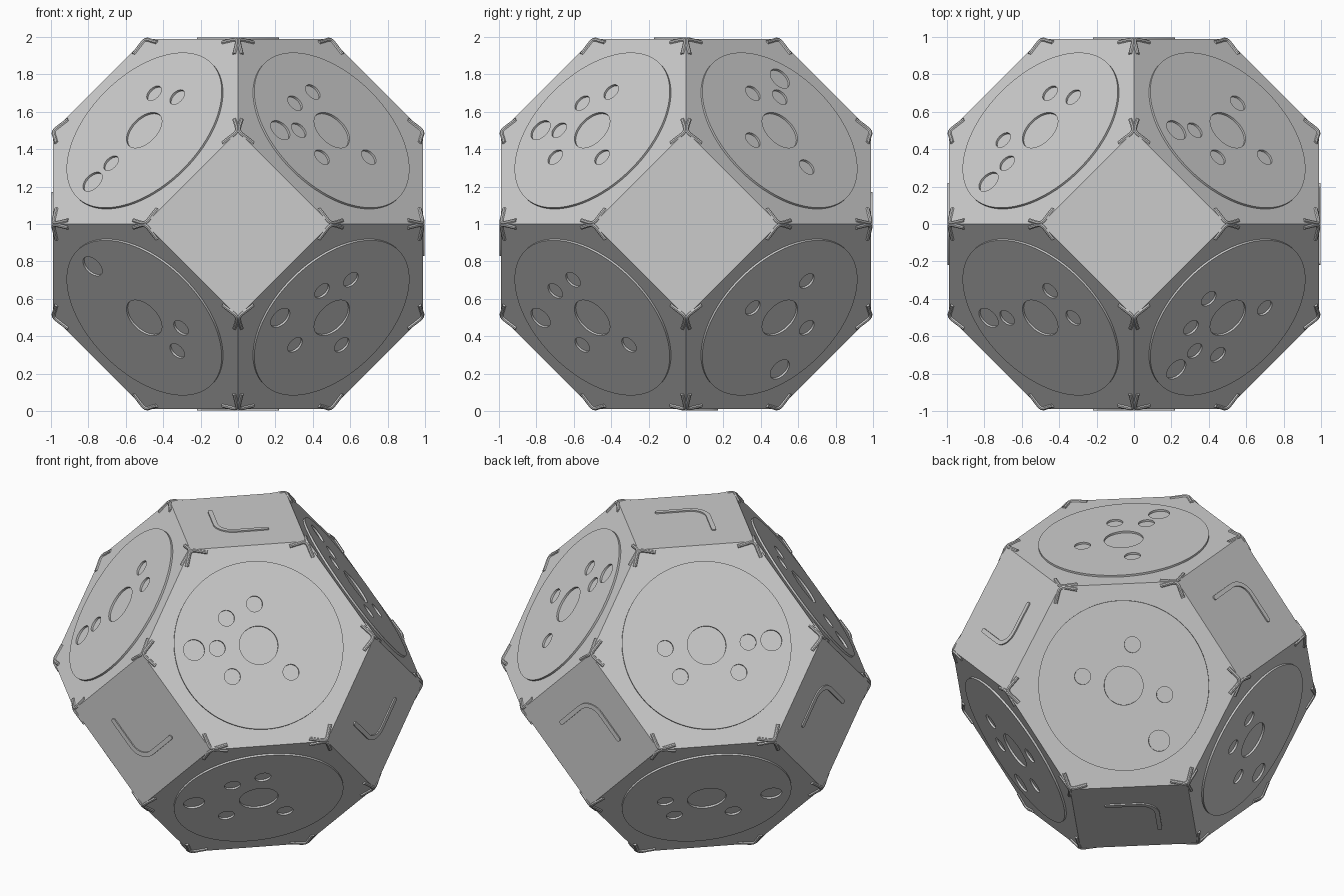
import bpy, bmesh, math
from itertools import permutations, product
from mathutils import Vector, Matrix

if "Cube" in bpy.data.objects:
    bpy.data.objects.remove(bpy.data.objects["Cube"], do_unlink=True)

SIZE = 0.99                      # centre to square face
LIFT = Matrix.Translation((0, 0, 1))

grey = bpy.data.materials.new("plain_grey")
grey.use_nodes = True
grey.diffuse_color = (0.6, 0.6, 0.6, 1)
grey.node_tree.nodes["Principled BSDF"].inputs["Base Color"].default_value = (0.6, 0.6, 0.6, 1)


def frame(origin, right, up):
    """Placement with local x = right, y = up, z = outward."""
    right, up = right.normalized(), up.normalized()
    m = Matrix((right, up, right.cross(up))).transposed().to_4x4()
    return LIFT @ Matrix.Translation(origin) @ m


def curve_object(name, splines, matrix, cyclic, **settings):
    data = bpy.data.curves.new(name, 'CURVE')
    for key, value in settings.items():
        setattr(data, key, value)
    for points in splines:
        s = data.splines.new('POLY')
        s.points.add(len(points) - 1)
        for p, co in zip(s.points, points):
            p.co = (*Vector(co).to_3d(), 1)
        s.use_cyclic_u = cyclic
    obj = bpy.data.objects.new(name, data)
    bpy.context.collection.objects.link(obj)
    obj.matrix_world = matrix
    data.materials.append(grey)
    bpy.ops.object.select_all(action='DESELECT')
    obj.select_set(True)
    bpy.context.view_layer.objects.active = obj
    bpy.ops.object.convert(target='MESH')
    bpy.ops.object.shade_smooth_by_angle(angle=math.radians(35))
    return obj


def plate(name, outlines, matrix, height):
    return curve_object(name, outlines, matrix, True, dimensions='2D',
                        fill_mode='BOTH', extrude=height)


def polar(radius, degrees):
    a = math.radians(degrees)
    return Vector((radius * math.cos(a), radius * math.sin(a)))


def circle(centre, radius, steps):
    return [centre + polar(radius, 360 * i / steps) for i in range(steps)]


def corners(signs):
    return [Vector(p[i] * signs[i] for i in range(3)) * SIZE
            for p in permutations((0, 0.5, 1))]


# Body: truncated octahedron
bm = bmesh.new()
for co in {tuple(v) for s in product((-1, 1), repeat=3) for v in corners(s)}:
    bm.verts.new(co)
bmesh.ops.remove_doubles(bm, verts=bm.verts, dist=0.001)
bmesh.ops.convex_hull(bm, input=bm.verts)
bmesh.ops.dissolve_limit(bm, angle_limit=0.02, verts=bm.verts, edges=bm.edges)
bmesh.ops.recalc_face_normals(bm, faces=bm.faces)
mesh = bpy.data.meshes.new("body")
bm.to_mesh(mesh)
bm.free()
mesh.materials.append(grey)
body = bpy.data.objects.new("body", mesh)
body.matrix_world = LIFT
bpy.context.collection.objects.link(body)

# Discs: (x sign, y sign) -> marker angle on the upper disc, code hole angles
CODES = {(1, -1): (180, (45, 135, 270, 315)),
         (-1, -1): (240, (180, 225)),
         (1, 1): (60, (45, 135, 225)),
         (-1, 1): (0, (180, 225, 315))}

for signs in product((-1, 1), repeat=3):
    sx, sy, sz = signs
    normal = Vector(signs).normalized()
    centre = Vector(signs) * SIZE / 2
    up = Vector((0, 0, 1)) - normal * normal.z
    right = up.cross(normal)
    start, code = CODES[sx, sy]
    start *= sz                            # lower discs mirror the marker
    if sz > 0:
        code = (0, *code)                  # upper discs carry one more hole
    origin = Vector((0, 0))
    outlines = [circle(origin, 0.508, 96), circle(origin, 0.116, 48),
                circle(polar(0.39, start), 0.063, 32)]
    outlines += [circle(polar(0.25, start + a), 0.048, 32) for a in code]
    plate("coded_disc", outlines, frame(centre, right, up), 0.012)

    # Corner clips: bent rods, one in each corner of the hexagon
    ring = corners(signs)
    for v in ring:
        a, b = sorted((w for w in ring if w != v), key=lambda w: (w - v).length)[:2]
        inward = (centre - v).normalized()
        side = (b - a).normalized()
        rod = [polar(0.105, 47), polar(0.027, 47), (0.013, 0.011), (0.01, 0),
               (0.013, -0.011), polar(0.027, -47), polar(0.105, -47)]
        if inward.cross(side).dot(normal) < 0:
            side = -side
        curve_object("corner_clip", [rod], frame(v, inward, side), False,
                     dimensions='3D', bevel_depth=0.011, bevel_resolution=2,
                     use_fill_caps=True)

# Bent strips on the square faces; opposite faces are turned end for end
ARM, BEND, HALF, RISE = 0.205, 0.105, 0.014, 0.008
pivot = Vector((0, BEND - 0.157))
turn = [225 + 90 * i / 12 for i in range(13)]
outer = [pivot + polar(BEND + HALF, t) for t in turn]
inner = [pivot + polar(BEND - HALF, t) for t in turn]
tip_r, tip_l = Vector((ARM, 0.005)), Vector((-ARM, 0.005))
cap_r = [tip_r + polar(HALF, -45 + 30 * i) for i in range(7)]
cap_l = [tip_l + polar(HALF, 45 + 30 * i) for i in range(7)]
strip = outer + cap_r + inner[::-1] + cap_l

X, Y, Z = (Vector(r) for r in Matrix.Identity(3))
for right, up, out in ((X, Z, -Y), (Y, Z, X), (X, Y, Z)):
    plate("bent_strip", [strip], frame(out * SIZE, right, up), RISE)
    plate("bent_strip", [strip], frame(-out * SIZE, right, -up), RISE)
